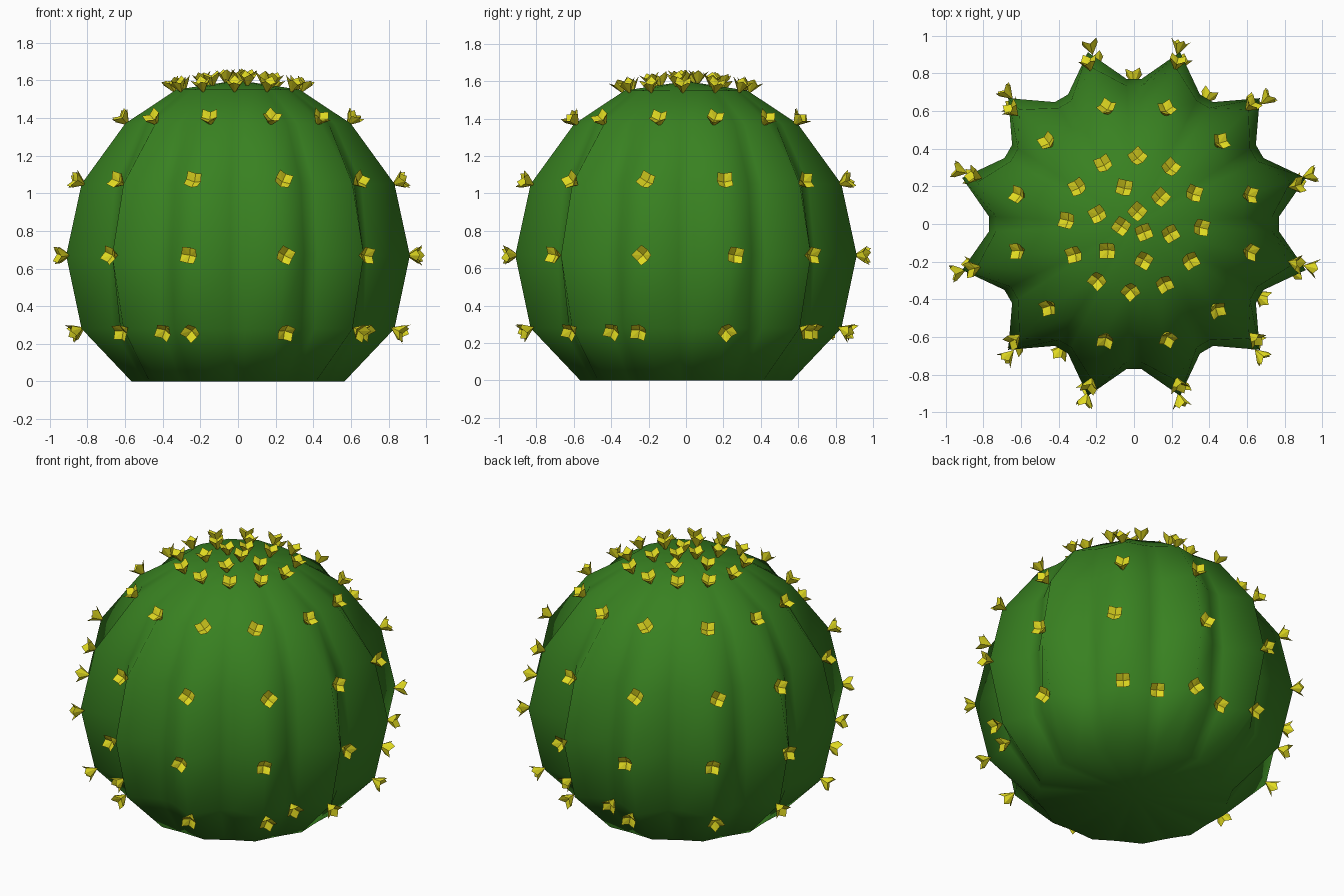
import bpy, bmesh, random
from math import sin, cos, radians
from mathutils import Vector, Matrix

if "Cube" in bpy.data.objects:
    bpy.data.objects.remove(bpy.data.objects["Cube"])

random.seed(4)


def finish(bm, name, color, smooth):
    bmesh.ops.recalc_face_normals(bm, faces=bm.faces)
    me = bpy.data.meshes.new(name)
    bm.to_mesh(me)
    bm.free()
    mat = bpy.data.materials.new(name + "_color")
    mat.diffuse_color = color
    mat.use_nodes = True
    mat.node_tree.nodes["Principled BSDF"].inputs["Base Color"].default_value = mat.diffuse_color
    me.materials.append(mat)
    me.polygons.foreach_set("use_smooth", [smooth] * len(me.polygons))
    ob = bpy.data.objects.new(name, me)
    bpy.context.collection.objects.link(ob)


# Ribbed body: (height, rib radius, valley radius) per ring
RIBS = 12
rows = [(0, 0.585, 0.56), (0.28, 0.86, 0.745), (0.67, 0.945, 0.772),
        (1.05, 0.86, 0.735), (1.37, 0.62, 0.575), (1.55, 0.34, 0.325)]
bm = bmesh.new()
rings = []
for z, tip, valley in rows:
    ring = []
    for k in range(RIBS):
        a = 15 + 30 * k
        for da, r in ((0, tip), (12, valley), (18, valley)):
            t = radians(a + da)
            ring.append(bm.verts.new((r * cos(t), r * sin(t), z)))
    rings.append(ring)
n = len(rings[0])
for lo, hi in zip(rings, rings[1:]):
    for i in range(n):
        j = (i + 1) % n
        bm.faces.new((lo[i], lo[j], hi[j], hi[i]))
for ring, z in ((rings[0], 0), (rings[-1], 1.6)):
    c = bm.verts.new((0, 0, z))
    for i in range(n):
        bm.faces.new((ring[i], ring[(i + 1) % n], c))
finish(bm, "cactus_body", (0.04, 0.22, 0.015, 1), True)

# Spine clusters: small four-petalled open cups
bm = bmesh.new()


def spine(angle, r, z):
    t = radians(angle)
    pos = Vector((r * cos(t), r * sin(t), z))
    normal = (pos - Vector((0, 0, 0.67))).normalized()
    m = (Matrix.Translation(pos) @ normal.to_track_quat('Z', 'Y').to_matrix().to_4x4()
         @ Matrix.Rotation(random.choice((0, 0.3, 0.6, 0.8)), 4, 'Z'))
    add = lambda x, y, h: bm.verts.new(m @ Vector((x, y, h)))
    base, heart = add(0, 0, -0.015), add(0, 0, 0.025)
    rim = []
    for k in range(8):
        q = radians(45 * k)
        rr, h = ((0.055, 0.068), (0.042, 0.045))[k % 2]
        rim.append(add(rr * cos(q), rr * sin(q), h))
    for k in range(8):
        p, q = rim[k], rim[(k + 1) % 8]
        bm.faces.new((base, q, p))
        bm.faces.new((heart, p, q))


# Rows along the ribs
for z, r in ((0.28, 0.86), (0.67, 0.94), (1.05, 0.855), (1.37, 0.605)):
    for k in range(RIBS):
        spine(15 + 30 * k + random.uniform(-2, 2), r, z)
# Strays in the low valleys
for a in (-120, 90, 60, -30):
    spine(a, 0.75, 0.285)
# Crown
for k in range(12):
    spine(30 * k - 3, 0.34, 1.545)
for k in range(6):
    spine(45 + 60 * k, 0.19, 1.575)
for k in range(3):
    spine(-40 + 115 * k, 0.065, 1.59)
finish(bm, "spine_clusters", (0.75, 0.7, 0.015, 1), False)
